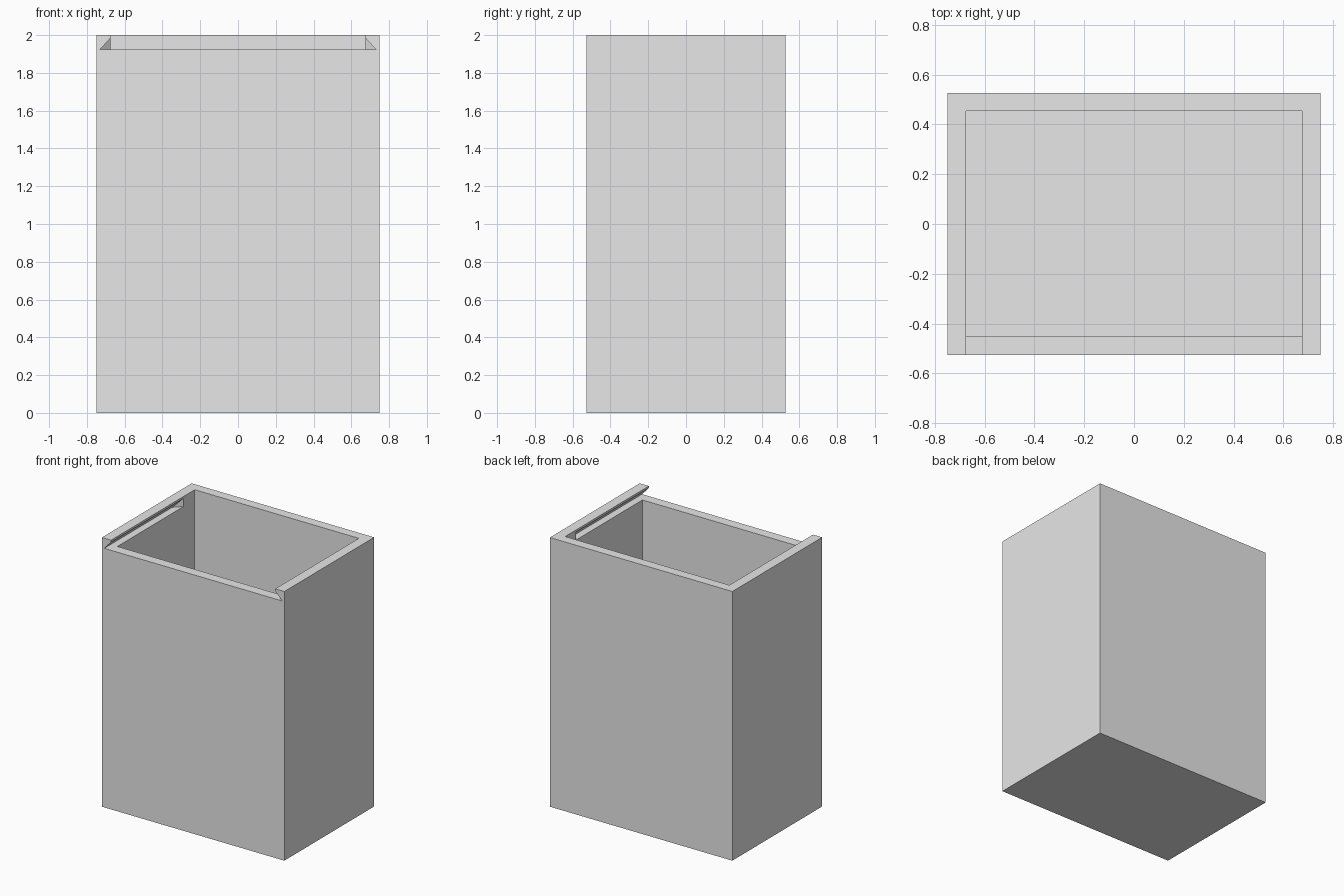
import bpy, bmesh

if "Cube" in bpy.data.objects:
    bpy.data.objects.remove(bpy.data.objects["Cube"])

W, D, H = 0.75, 0.527, 2.0        # half width, half depth, height
INNER, FRONT, BACK = 0.675, -0.452, 0.455
FLOOR, LEDGE = 0.075, 1.925

grey = bpy.data.materials.new("light grey")
grey.diffuse_color = (0.8, 0.8, 0.8, 1)
grey.use_nodes = True
grey.node_tree.nodes["Principled BSDF"].inputs["Base Color"].default_value = grey.diffuse_color


def prism(name, near, far):
    """Solid joining two matching loops of points."""
    bm = bmesh.new()
    a = [bm.verts.new(p) for p in near]
    b = [bm.verts.new(p) for p in far]
    n = len(a)
    bm.faces.new(a)
    bm.faces.new(b[::-1])
    for i in range(n):
        j = (i + 1) % n
        bm.faces.new((a[j], a[i], b[i], b[j]))
    bmesh.ops.recalc_face_normals(bm, faces=bm.faces)
    mesh = bpy.data.meshes.new(name)
    bm.to_mesh(mesh)
    bm.free()
    obj = bpy.data.objects.new(name, mesh)
    bpy.context.collection.objects.link(obj)
    return obj


def box(name, x, y0, y1, z0, z1):
    plan = [(-x, y0), (x, y0), (x, y1), (-x, y1)]
    return prism(name, [(*p, z0) for p in plan], [(*p, z1) for p in plan])


def groove(side):
    """Undercut lid groove in a side wall, closed by a slanted end."""
    section = [(0.73, LEDGE), (INNER, 1.985), (0.6, 1.985), (0.6, LEDGE)]
    return prism("groove_cutter",
                 [(side * x, -0.7, z) for x, z in section],
                 [(side * x, 1.0 - x, z) for x, z in section])


# Outer block, then cavity, open front for the sliding lid, and two grooves
body = box("open_box", W, -D, D, 0, H)
body.data.materials.append(grey)
cutters = [
    box("cavity_cutter", INNER, FRONT, BACK, FLOOR, 2.2),
    box("lid_slot_cutter", INNER, -0.7, BACK, LEDGE, 2.2),
    groove(-1),
    groove(1),
]
for cutter in cutters:
    cutter.hide_render = True
    mod = body.modifiers.new(cutter.name, 'BOOLEAN')
    mod.operation = 'DIFFERENCE'
    mod.solver = 'EXACT'
    mod.object = cutter

# Apply the cuts and drop the cutters
deps = bpy.context.evaluated_depsgraph_get()
result = bpy.data.meshes.new_from_object(body.evaluated_get(deps))
body.modifiers.clear()
body.data = result
result.materials.clear()
result.materials.append(grey)
for poly in result.polygons:
    poly.material_index = 0
for cutter in cutters:
    bpy.data.objects.remove(cutter)
